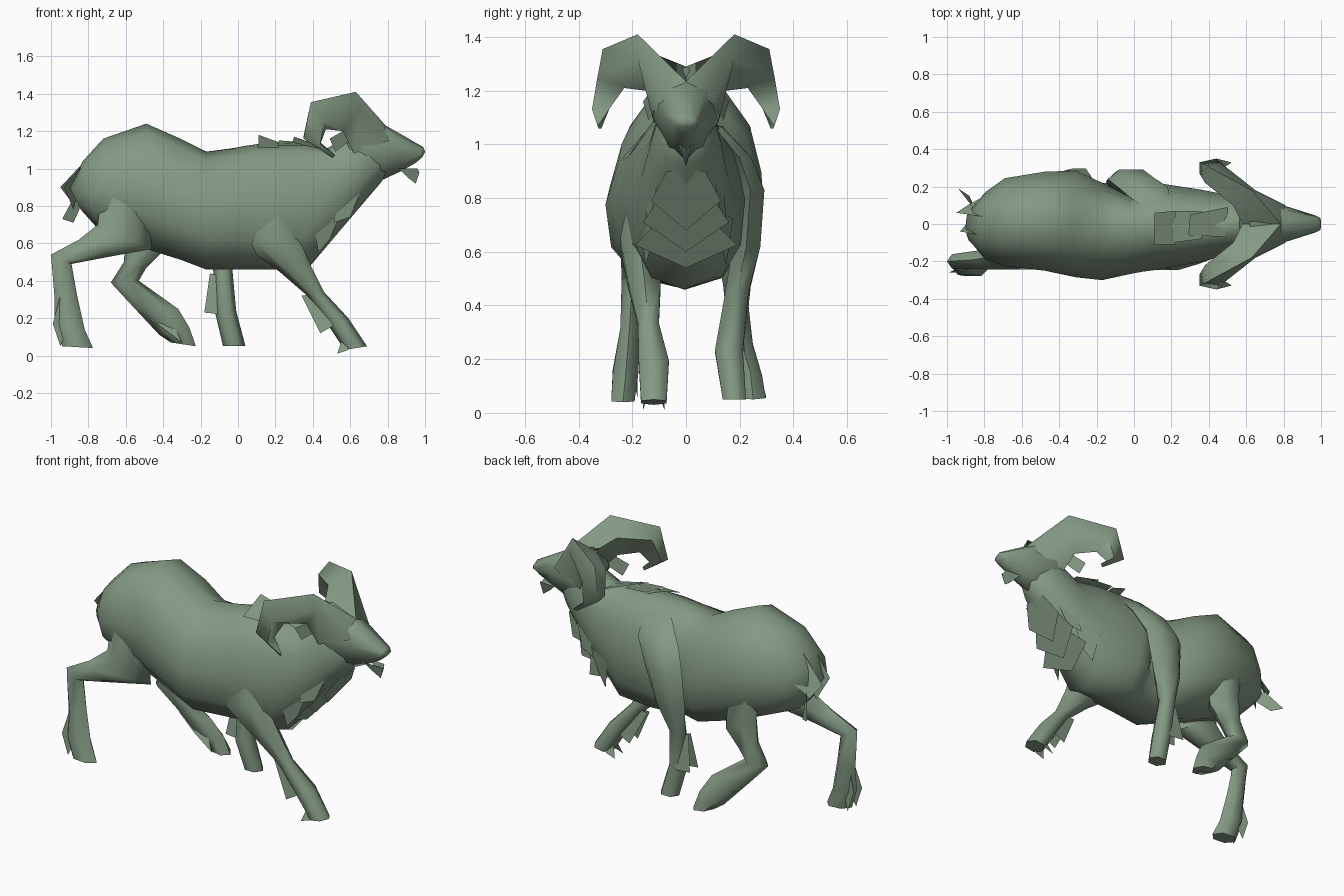
import bpy, bmesh, math
from mathutils import Vector

coat = bpy.data.materials.new("sage_green")
coat.diffuse_color = (0.23, 0.32, 0.23, 1)


def finish(name, bm, angle=50):
    me = bpy.data.meshes.new(name)
    bm.to_mesh(me)
    bm.free()
    ob = bpy.data.objects.new(name, me)
    bpy.context.collection.objects.link(ob)
    me.materials.append(coat)
    bpy.ops.object.select_all(action='DESELECT')
    ob.select_set(True)
    bpy.context.view_layer.objects.active = ob
    bpy.ops.object.shade_smooth_by_angle(angle=math.radians(angle))
    return ob


def skin(name, loops, angle=50):
    """Bridge a row of vertex loops and cap both ends."""
    bm = bmesh.new()
    rows = [[bm.verts.new(p) for p in loop] for loop in loops]
    n = len(rows[0])
    for a, b in zip(rows, rows[1:]):
        for i in range(n):
            j = (i + 1) % n
            bm.faces.new((a[i], a[j], b[j], b[i]))
    bm.faces.new(rows[0][::-1])
    bm.faces.new(rows[-1])
    bmesh.ops.recalc_face_normals(bm, faces=bm.faces)
    return finish(name, bm, angle)


def loft(name, rings, n=8, angle=65, low=0.0, box=1.0):
    """Each ring: two edge points in the side plane, half width, y centre,
    optional left half width. low > 0 pushes the widest part downward,
    box < 1 squares the section."""
    loops = []
    for (ax, az), (bx, bz), w, y, *left in rings:
        loop = []
        for i in range(n):
            t = 2 * math.pi * i / n
            c, s = math.cos(t) / 2, math.sin(t)
            half = left[0] if left and s > 0 else w
            loop.append(((ax + bx) / 2 + (ax - bx) * c,
                         y + half * math.copysign(abs(s) ** box, s) * (1 - 2 * low * c),
                         (az + bz) / 2 + (az - bz) * c))
        loops.append(loop)
    return skin(name, loops, angle)


def plates(name, polys):
    """Loose flat fur tufts."""
    bm = bmesh.new()
    for poly in polys:
        bm.faces.new([bm.verts.new(p) for p in poly])
    return finish(name, bm, 20)


# torso and neck, with a deep hollow behind the left shoulder
loft("body", [
    ((-0.90, 0.90), (-0.84, 0.78), .09, -.01),
    ((-0.83, 1.04), (-0.76, 0.69), .18, -.01),
    ((-0.72, 1.16), (-0.66, 0.65), .235, .01),
    ((-0.49, 1.24), (-0.46, 0.56), .265, .015),
    ((-0.32, 1.165), (-0.30, 0.51), .285, 0, .285),
    ((-0.17, 1.09), (-0.17, 0.46), .30, 0, .22),
    ((-0.02, 1.11), (0.0, 0.46), .265, 0, .14),
    ((0.03, 1.12), (0.06, 0.46), .255, 0, .21),
    ((0.10, 1.13), (0.14, 0.46), .245, 0, .22),
    ((0.33, 1.14), (0.37, 0.46), .195, -.01),
    ((0.48, 1.11), (0.53, 0.65), .16, -.005),
    ((0.58, 1.17), (0.70, 0.85), .13, 0),
    ((0.64, 1.24), (0.76, 0.92), .105, 0),
    ((0.74, 1.20), (0.82, 1.00), .05, 0),
], n=12, low=.1, box=.85)

# head with tapered muzzle
loft("head", [
    ((0.56, 1.20), (0.64, 0.98), .10, 0),
    ((0.62, 1.29), (0.73, 0.92), .125, 0),
    ((0.79, 1.23), (0.87, 0.985), .09, 0),
    ((0.99, 1.115), (0.95, 1.03), .045, 0),
    ((1.00, 1.09), (0.985, 1.06), .035, 0),
], n=8, low=-.28)

# curled horns growing out of the brow: rings of four corners
horn = [
    [(0.81, .10, 1.15), (0.785, .0, 1.235), (0.58, .0, 1.29), (0.62, .12, 1.08)],
    [(0.65, .18, 1.32), (0.63, .18, 1.41), (0.53, .10, 1.33), (0.56, .15, 1.20)],
    [(0.46, .33, 1.25), (0.39, .31, 1.355), (0.38, .22, 1.31), (0.47, .23, 1.21)],
    [(0.44, .35, 1.13), (0.35, .33, 1.16), (0.35, .27, 1.17), (0.44, .28, 1.14)],
    [(0.52, .33, 1.07), (0.51, .325, 1.06), (0.50, .315, 1.06), (0.51, .32, 1.08)],
]
for side, s in (("left", 1), ("right", -1)):
    skin(side + "_horn", [[(x, s * y, z) for x, y, z in r] for r in horn], 75)
    plates(side + "_ear", [[(0.60, s * .10, 1.15), (0.56, s * .13, 1.20),
                            (0.49, s * .16, 1.16), (0.52, s * .14, 1.09)]])

# legs, caught in mid stride
loft("right_hind_leg", [
    ((-0.72, 0.98), (-0.50, 0.92), .05, -.16),
    ((-0.75, 0.70), (-0.46, 0.57), .085, -.17),
    ((-0.85, 0.62), (-0.68, 0.53), .06, -.19),
    ((-1.00, 0.54), (-0.89, 0.49), .045, -.20),
    ((-0.98, 0.30), (-0.86, 0.32), .04, -.21),
    ((-0.98, 0.17), (-0.82, 0.14), .055, -.225),
    ((-0.94, 0.05), (-0.775, 0.04), .05, -.235),
], n=6)
loft("left_hind_leg", [
    ((-0.66, 0.95), (-0.38, 0.86), .06, .18),
    ((-0.60, 0.66), (-0.40, 0.56), .085, .19),
    ((-0.61, 0.50), (-0.49, 0.47), .06, .19),
    ((-0.68, 0.39), (-0.53, 0.40), .05, .19),
    ((-0.56, 0.26), (-0.32, 0.25), .045, .21),
    ((-0.42, 0.11), (-0.26, 0.15), .05, .24),
    ((-0.36, 0.07), (-0.225, 0.05), .055, .25),
], n=6)
loft("right_front_leg", [
    ((0.05, 0.80), (0.22, 0.86), .04, -.17),
    ((0.03, 0.59), (0.31, 0.67), .075, -.18),
    ((0.22, 0.45), (0.38, 0.50), .07, -.155),
    ((0.37, 0.32), (0.46, 0.34), .045, -.14),
    ((0.47, 0.18), (0.59, 0.20), .065, -.12),
    ((0.57, 0.03), (0.69, 0.05), .055, -.12),
], n=6)
loft("left_front_leg", [
    ((0.02, 1.07), (0.20, 1.06), .03, .11),
    ((-0.09, 0.95), (0.18, 0.95), .05, .20),
    ((-0.14, 0.83), (0.11, 0.83), .06, .24),
    ((-0.15, 0.62), (0.05, 0.62), .06, .225),
    ((-0.13, 0.43), (-0.03, 0.46), .05, .19),
    ((-0.12, 0.22), (-0.01, 0.24), .06, .16),
    ((-0.08, 0.05), (0.04, 0.05), .05, .18),
], n=6)

# fetlock tufts: side-plane outline on two spread sheets per leg
for name, y, outline in (
        ("right_hind_tuft", -.22, [(-0.93, .40), (-0.99, .17), (-0.95, .05), (-0.88, .22)]),
        ("left_hind_tuft", .22, [(-0.54, .24), (-0.42, .16), (-0.30, .07), (-0.36, .20)]),
        ("right_front_tuft", -.13, [(0.34, .32), (0.44, .12), (0.51, .16), (0.42, .33)]),
        ("left_front_tuft", .18, [(-0.15, .44), (-0.18, .23), (-0.08, .22), (-0.08, .42)]),
        ("right_front_spur", -.12, [(0.56, .10), (0.53, .01), (0.59, .03), (0.60, .08)])):
    plates(name, [[(x, y + s * (.01 + .03 * (i in (1, 2))), z)
                   for i, (x, z) in enumerate(outline)] for s in (-1, 1)])

# overlapping chest fur
bib = []
for x, z, w, h in ((0.73, .90, .13, .22), (0.65, .82, .16, .22), (0.56, .71, .19, .17)):
    d = Vector((-.6, 0, -1)) * h
    bib.append([(x, -w * .55, z), (x, w * .55, z), (x + d.x * .5, w, z + d.z * .5),
                (x + d.x, 0, z + d.z), (x + d.x * .5, -w, z + d.z * .5)])
for s in (-1, 1):
    bib.append([(0.66, s * .10, .89), (0.60, s * .13, .74), (0.51, s * .15, .71), (0.55, s * .14, .86)])
    bib.append([(0.55, s * .13, .76), (0.49, s * .13, .62), (0.43, s * .15, .55), (0.40, s * .175, .72)])
plates("chest_fur", bib)

# beard under the chin
plates("beard", [[(0.86, s * .03, 1.0), (0.96, s * .02, 1.0), (0.97, 0, .98), (0.95, 0, .92),
                  (0.91, s * .01, .95)] for s in (-1, 1)])

# tail tufts
plates("tail", [
    [(-0.81, .04, 1.05), (-0.95, .06, .90), (-0.89, .10, .82), (-0.80, .15, .92)],
    [(-0.87, .10, .86), (-0.94, .19, .73), (-0.88, .15, .71), (-0.84, .06, .80)],
    [(-0.82, -.06, 1.03), (-0.93, -.04, .90), (-0.88, .02, .78), (-0.82, .06, 1.0)],
])

# raised mane tufts on the withers
plates("mane", [
    [(0.11, .06, 1.18), (0.11, -.11, 1.11), (0.22, -.11, 1.11), (0.22, .07, 1.14)],
    [(0.22, .07, 1.15), (0.21, -.10, 1.12), (0.36, -.08, 1.12), (0.36, .07, 1.14)],
    [(0.30, .05, 1.17), (0.29, -.06, 1.14), (0.50, -.07, 1.09), (0.50, .09, 1.10)],
])
